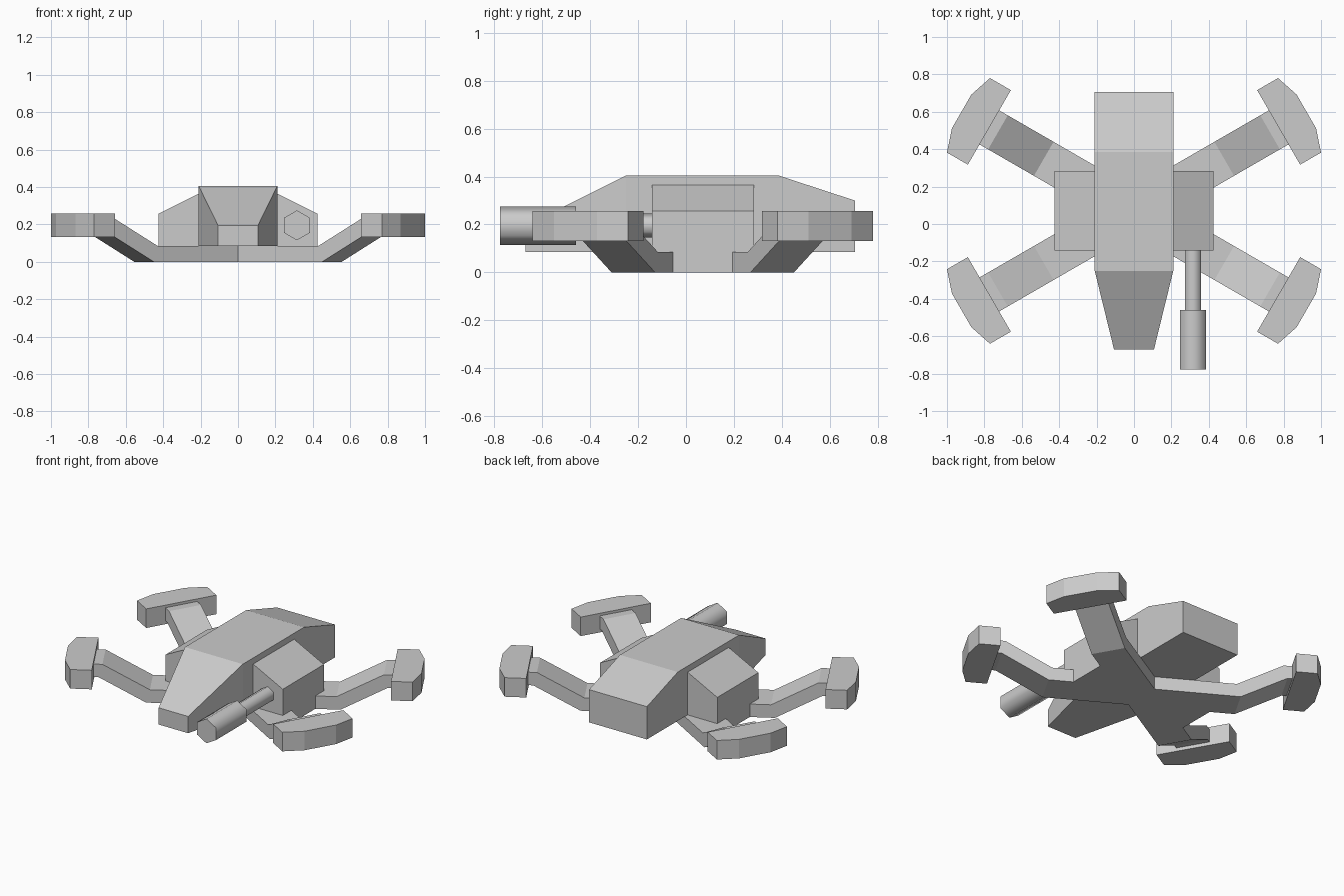
import bpy, bmesh, math
from mathutils import Vector

if "Cube" in bpy.data.objects:
    bpy.data.objects.remove(bpy.data.objects["Cube"])

CY = 0.07      # centre of the leg cross along y
BASE = 0.085   # thickness of base plate


def make(name, bm, loc=(0, 0, 0), mirror=None):
    bmesh.ops.recalc_face_normals(bm, faces=bm.faces)
    me = bpy.data.meshes.new(name)
    bm.to_mesh(me)
    bm.free()
    ob = bpy.data.objects.new(name, me)
    ob.location = loc
    bpy.context.collection.objects.link(ob)
    if mirror:
        m = ob.modifiers.new("Mirror", 'MIRROR')
        m.use_axis = mirror
    return ob


def loft(bm, rings):
    """Skin a list of equal-length closed rings and cap both ends."""
    vs = [[bm.verts.new(p) for p in r] for r in rings]
    n = len(vs[0])
    for a, b in zip(vs, vs[1:]):
        for i in range(n):
            j = (i + 1) % n
            bm.faces.new((a[i], a[j], b[j], b[i]))
    bm.faces.new(vs[0])
    bm.faces.new(vs[-1])


def leg(u, v, z):
    """Point along a leg that points 30 degrees back from the x axis."""
    a = math.radians(30)
    return Vector((u * math.cos(a) - v * math.sin(a),
                   u * math.sin(a) + v * math.cos(a), z))


# Hull: rectangular sections along y (y, half width, top)
bm = bmesh.new()
sections = [(-0.67, 0.107, 0.195), (-0.25, 0.21, 0.405),
            (0.385, 0.21, 0.405), (0.705, 0.21, 0.30)]
loft(bm, [[(-w, y, BASE), (w, y, BASE), (w, y, t), (-w, y, t)]
          for y, w, t in sections])
make("hull", bm)

# Side pods with sloping tops
bm = bmesh.new()
pod = [(0.2, BASE), (0.425, BASE), (0.425, 0.257), (0.21, 0.365), (0.2, 0.365)]
loft(bm, [[(x, y, z) for x, z in pod] for y in (-0.143, 0.283)])
make("side_pods", bm, mirror=(True, False, False))

# Base plate with four bent legs: one quarter, mirrored twice
bm = bmesh.new()
W = 0.105
stations = [(0.557, BASE, 0.58, 0.0), (0.84, 0.24, 0.863, 0.155),
            (0.90, 0.24, 0.90, 0.155)]
rings = [[bm.verts.new(p) for p in (leg(ut, W, zt), leg(ut, -W, zt),
                                    leg(ub, -W, zb), leg(ub, W, zb))]
         for ut, zt, ub, zb in stations]
for a, b in zip(rings, rings[1:]):
    for i in range(4):
        j = (i + 1) % 4
        bm.faces.new((a[i], a[j], b[j], b[i]))
bm.faces.new(rings[-1])
inner = [(0, 0.121), (0, 0), (0.425, 0), (0.425, 0.124)]
top = [bm.verts.new((x, y, BASE)) for x, y in inner]
bot = [bm.verts.new((x, y, 0)) for x, y in inner]
tl, tr, br, bl = rings[0]
bm.faces.new(top + [tr, tl])
bm.faces.new(bot + [br, bl])
bm.faces.new((top[2], top[3], bot[3], bot[2]))
bm.faces.new((top[3], tr, br, bot[3]))
bm.faces.new((top[0], tl, bl, bot[0]))
make("base_and_legs", bm, (0, CY, 0), (True, True, False))

# Foot pads with faceted outer edges
bm = bmesh.new()
pad = [(0.893, -0.23), (1.022, -0.23), (1.064, -0.104),
       (1.064, 0.104), (1.022, 0.23), (0.893, 0.23)]
loft(bm, [[leg(u, v, z) for u, v in pad] for z in (0.132, 0.257)])
make("foot_pads", bm, (0, CY, 0), (True, True, False))

# Gun: hexagonal barrel and thicker muzzle
for name, r, y0, y1 in (("gun_barrel", 0.05, -0.47, -0.13),
                        ("gun_muzzle", 0.08, -0.777, -0.46)):
    bm = bmesh.new()
    hexa = [(0.315 + r * math.sin(k * math.pi / 3),
             0.195 + r * math.cos(k * math.pi / 3)) for k in range(6)]
    loft(bm, [[(x, y, z) for x, z in hexa] for y in (y0, y1)])
    ob = make(name, bm)
    bpy.ops.object.select_all(action='DESELECT')
    ob.select_set(True)
    bpy.context.view_layer.objects.active = ob
    bpy.ops.object.shade_smooth_by_angle(angle=math.radians(65))
